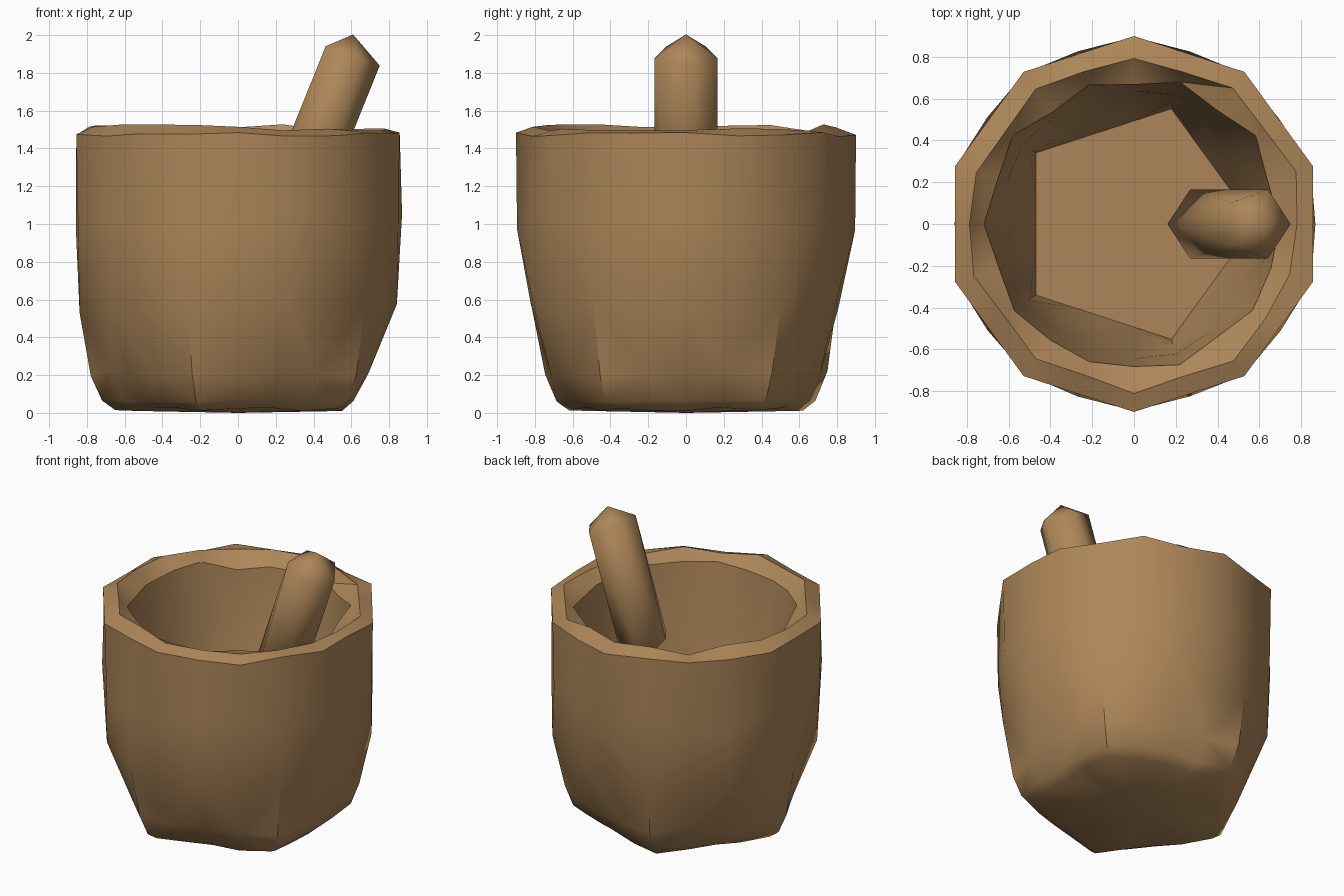
import bpy, bmesh, random
from math import cos, sin, pi, radians
from mathutils import Vector

random.seed(4)
if "Cube" in bpy.data.objects:
    bpy.data.objects.remove(bpy.data.objects["Cube"], do_unlink=True)

# Single carved wood colour
wood = bpy.data.materials.new("warm_wood")
wood.use_nodes = True
wood.diffuse_color = (0.42, 0.24, 0.10, 1)
wood.node_tree.nodes["Principled BSDF"].inputs["Base Color"].default_value = wood.diffuse_color


def poly_radius(angle, sides, phase, r):
    """Radius of a regular polygon outline at a given angle."""
    step = 2 * pi / sides
    return r * cos(step / 2) / cos((angle - phase) % step - step / 2)


def finish(bm, name, angle):
    bmesh.ops.recalc_face_normals(bm, faces=bm.faces)
    mesh = bpy.data.meshes.new(name)
    bm.to_mesh(mesh)
    bm.free()
    mesh.materials.append(wood)
    obj = bpy.data.objects.new(name, mesh)
    bpy.context.collection.objects.link(obj)
    bpy.ops.object.select_all(action='DESELECT')
    obj.select_set(True)
    bpy.context.view_layer.objects.active = obj
    bpy.ops.object.shade_smooth_by_angle(angle=radians(angle))


def bridge(bm, a, b, flip):
    """Join two rings with triangles whose diagonals alternate."""
    n = len(a)
    for i in range(n):
        j = (i + 1) % n
        if (i + flip) % 2:
            bm.faces.new((a[i], a[j], b[i]))
            bm.faces.new((a[j], b[j], b[i]))
        else:
            bm.faces.new((a[i], a[j], b[j]))
            bm.faces.new((a[i], b[j], b[i]))


def cap(bm, ring, point):
    """Close a ring with a fan to a centre point."""
    tip = bm.verts.new(point)
    for i in range(len(ring)):
        bm.faces.new((ring[i - 1], ring[i], tip))


# Bowl: rings from the base, up the outside, over the rim and down to the floor
# height, radius, polygon sides, phase, roundness, height wobble, radius wobble
SEG = 20
rings = [
    (0.02, 0.65, 5, pi, 0.2, 0.012, 0),
    (0.065, 0.72, 5, pi, 0.2, 0.010, 0),
    (0.21, 0.78, 5, pi, 0.45, 0.02, 0.008),
    (0.56, 0.845, 10, 0, 0.2, 0.05, 0.012),
    (1.02, 0.89, 10, pi / 2, 0.4, 0.06, 0.006),
    (1.475, 0.90, 10, pi / 2, 0, 0.012, 0),
    (1.51, 0.80, 10, pi / 2, 0.2, 0.02, 0.02),
    (1.44, 0.705, 10, 0, 0.2, 0.03, 0.015),
    (1.05, 0.66, 10, 0, 0.3, 0.03, 0.01),
    (0.62, 0.62, 5, 0, 0.5, 0.02, 0.005),
    (0.33, 0.58, 5, 0, 0, 0, 0),
]
bm = bmesh.new()
loops = []
for z, r, sides, phase, roundness, dz, dr in rings:
    loop = []
    for i in range(SEG):
        a = pi / 2 + 2 * pi * i / SEG
        rad = poly_radius(a, sides, phase, r) * (1 - roundness) + r * roundness
        rad += random.uniform(-dr, dr)
        height = max(0, z + random.uniform(-dz, dz))
        loop.append(bm.verts.new((rad * cos(a), rad * sin(a), height)))
    loops.append(loop)
for k in range(len(loops) - 1):
    bridge(bm, loops[k], loops[k + 1], k)
cap(bm, loops[0], (0, 0, 0))
cap(bm, loops[-1], (0, 0, 0.33))
finish(bm, "mortar_bowl", 42)

# Pestle: tilted five-sided rod, twisted half a step, with a point at each end
bottom, top = Vector((0.318, 0, 1.13)), Vector((0.592, 0, 1.895))
axis = (top - bottom).normalized()
side = Vector((axis.z, 0, -axis.x))
bm = bmesh.new()
ends = []
for centre, phase in ((bottom, pi / 5), (top, 0)):
    ends.append([bm.verts.new(centre + side * 0.168 * cos(phase + k * 2 * pi / 5)
                              + Vector((0, 0.174 * sin(phase + k * 2 * pi / 5), 0)))
                 for k in range(5)])
low, high = ends
for k in range(5):
    n = (k + 1) % 5
    bm.faces.new((high[n], high[k], low[k]))
    bm.faces.new((high[n], low[k], low[n]))
cap(bm, low, bottom - axis * 0.108 + side * 0.02)
cap(bm, high, top + axis * 0.108 - side * 0.02)
finish(bm, "pestle", 65)
